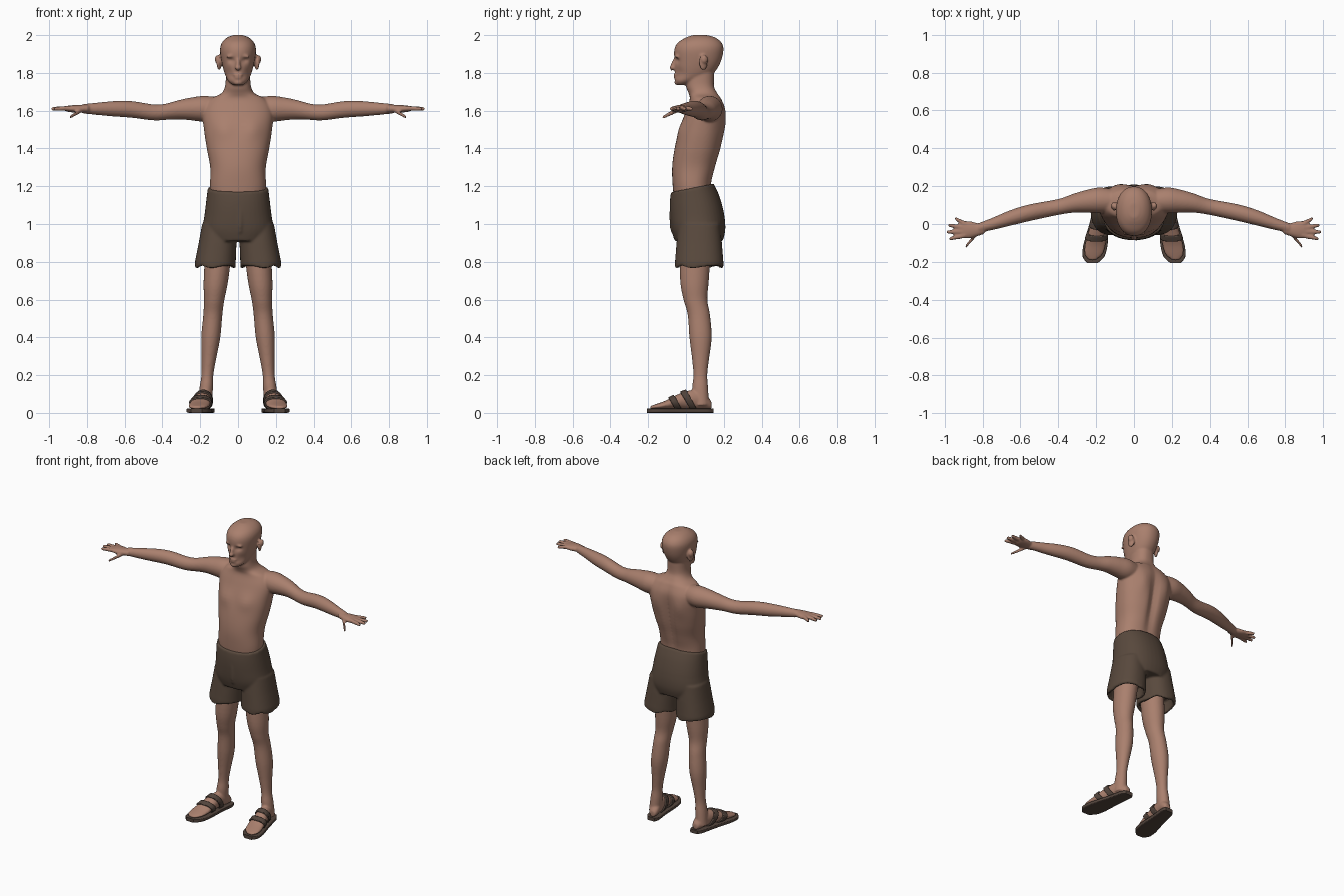
import bpy, bmesh, math
from mathutils import Vector, Matrix

default_cube = bpy.data.objects.get("Cube")
if default_cube:
    bpy.data.objects.remove(default_cube, do_unlink=True)


def material(name, *colour):
    mat = bpy.data.materials.new(name)
    mat.use_nodes = True
    mat.diffuse_color = (*colour, 1)
    mat.node_tree.nodes["Principled BSDF"].inputs["Base Color"].default_value = (*colour, 1)
    return mat


skin = material("skin", .4, .215, .155)
cloth = material("brown cloth", .1, .067, .047)
leather = material("dark leather", .085, .058, .045)


def catmull_rom(a, b, c, d, t):
    return b + t * ((c - a) / 2 + t * ((a - 2.5 * b + 2 * c - d / 2)
                                       + t * (1.5 * (b - c) + (d - a) / 2)))


def smooth_rings(rings, steps):
    """Add interpolated rings between the given ones."""
    padded = [rings[0], *rings, rings[-1]]
    result = []
    for before, start, end, after in zip(padded, rings, rings[1:], padded[3:]):
        for step in range(steps):
            result.append([catmull_rom(*values, step / steps)
                           for values in zip(before, start, end, after)])
    return result + [rings[-1]]


def loft(bm, rings, axis="z", side=1, steps=5, sides=40, power=1, tweak=None):
    """Skin over rings of (position on axis, centre a, centre b, radius a, radius b)."""
    loops = []
    for position, a, b, radius_a, radius_b in smooth_rings(rings, steps):
        loop = []
        for k in range(sides):
            angle = math.tau * k / sides
            c, s = math.cos(angle), math.sin(angle)
            u = a + radius_a * math.copysign(abs(c) ** power, c)
            v = b + radius_b * math.copysign(abs(s) ** power, s)
            co = Vector({"x": (position, u, v), "y": (u, position, v), "z": (u, v, position)}[axis])
            if tweak:
                tweak(co)
            co.x *= side
            loop.append(bm.verts.new(co))
        loops.append(loop)
    for low, high in zip(loops, loops[1:]):
        for k in range(sides):
            bm.faces.new((low[k - 1], low[k], high[k], high[k - 1]))
    bm.faces.new(loops[0])
    bm.faces.new(loops[-1])


def profile(*rows):
    """Turn (height, front, back, half width) rows into centred rings."""
    return [(z, 0, (front + back) / 2, width, (back - front) / 2) for z, front, back, width in rows]


def blob(bm, centre, size, tilt=0, axis="X"):
    matrix = Matrix.Translation(centre) @ Matrix.Rotation(tilt, 4, axis) @ Matrix.Diagonal((*size, 1))
    bmesh.ops.create_uvsphere(bm, u_segments=20, v_segments=14, radius=1, matrix=matrix)


def finish(name, bm, mat, voxel=None):
    bmesh.ops.recalc_face_normals(bm, faces=bm.faces)
    mesh = bpy.data.meshes.new(name)
    bm.to_mesh(mesh)
    bm.free()
    mesh.materials.append(mat)
    for poly in mesh.polygons:
        poly.use_smooth = True
    obj = bpy.data.objects.new(name, mesh)
    bpy.context.collection.objects.link(obj)
    if voxel:
        remesh = obj.modifiers.new("Blend parts", "REMESH")
        remesh.mode = "VOXEL"
        remesh.voxel_size = voxel
        remesh.use_smooth_shade = True
        relax = obj.modifiers.new("Relax", "SMOOTH")
        relax.factor = .5
        relax.iterations = 5
    else:
        mesh.set_sharp_from_angle(angle=math.radians(40))
    return obj


def falloff(co, x, z, width, height):
    """Soft spot, mirrored in x, that fades from 1 to 0."""
    return math.exp(-((abs(co.x) - x) / width) ** 2 - ((co.z - z) / height) ** 2)


def shape_torso(co):
    # spine groove and shoulder blades behind, chest in front
    if co.y > .08:
        co.y += .01 * falloff(co, .09, 1.53, .04, .07) - .022 * falloff(co, 0, 1.42, .03, .2)
    else:
        co.y -= .01 * falloff(co, .08, 1.5, .05, .05)


def shape_face(co):
    # eye sockets, cheeks and mouth crease
    if co.y < .03:
        co.y += .017 * falloff(co, .035, 1.868, .017, .014)
        co.y += .008 * falloff(co, .05, 1.8, .02, .025)
        co.y += .008 * falloff(co, 0, 1.782, .03, .005)


def shape_arm(co):
    # slight drop at the elbow
    co.z -= .02 * falloff(co, .43, co.z, .1, 1)


def shape_shorts(co):
    # waist higher at the back, uneven hems
    co.z += .2 * (co.y - .03) * min(max((co.z - 1.05) / .14, 0), 1)
    if co.z < .8:
        co.z += .006 * math.sin(45 * co.x + 35 * co.y)


# limb measurements: distance along the limb, then offsets and radii
torso = profile((1.1, -.06, .15, .145), (1.2, -.07, .135, .148), (1.3, -.073, .158, .147),
                (1.4, -.06, .187, .165), (1.5, -.035, .204, .18), (1.6, 0, .21, .187),
                (1.66, .02, .19, .15), (1.69, .015, .17, .09), (1.73, 0, .15, .068),
                (1.8, 0, .15, .064))
head = profile((1.735, -.045, 0, .025), (1.755, -.058, .05, .05), (1.79, -.058, .135, .068),
               (1.85, -.06, .18, .085), (1.92, -.062, .198, .095), (1.96, -.043, .188, .085),
               (1.987, 0, .155, .058), (2, .035, .11, .025))
arm = [(x, y, 1.61, radius, radius) for x, y, radius in (
    (.09, .12, .06), (.18, .125, .068), (.25, .12, .06), (.32, .11, .05), (.4, .09, .042),
    (.55, .06, .044), (.65, .033, .041), (.75, 0, .032), (.82, -.02, .025))]
palm = [(x, -.03, 1.61, width, thickness) for x, width, thickness in (
    (.79, .022, .02), (.86, .044, .02), (.9, .045, .016), (.915, .035, .01))]
leg = [(z, .18 - .09 * z, y, radius * .9, radius * 1.05) for z, y, radius in (
    (.9, .05, .08), (.7, .045, .072), (.6, .05, .06), (.52, .068, .056), (.4, .077, .056),
    (.28, .077, .042), (.2, .076, .035), (.13, .075, .04), (.04, .08, .04))]
foot = [(y, .185 - .18 * y, (top + .02) / 2, width, (top - .02) / 2) for y, top, width in (
    (.135, .06, .018), (.11, .09, .033), (.06, .12, .037), (0, .115, .042),
    (-.06, .09, .05), (-.11, .064, .055), (-.16, .046, .048), (-.19, .035, .02))]

# body: all bare parts blended into one skin
body = bmesh.new()
loft(body, torso, power=.88, sides=64, tweak=shape_torso)
loft(body, head, power=.93, sides=80, tweak=shape_face)
blob(body, (0, -.066, 1.845), (.012, .013, .036), -.3)   # nose bridge
blob(body, (0, -.072, 1.828), (.017, .015, .013))        # nose tip
blob(body, (0, -.054, 1.789), (.026, .012, .008))        # upper lip
blob(body, (0, -.053, 1.775), (.022, .012, .007))        # lower lip
blob(body, (0, -.048, 1.75), (.024, .013, .015))         # chin
for side in (1, -1):
    loft(body, arm, "x", side, tweak=shape_arm)
    loft(body, palm, "x", side)
    loft(body, leg, "z", side)
    loft(body, foot, "y", side)
    # four fanned fingers and a lowered thumb
    digits = [((.89, -.02 * i, 1.613), (.99 - .012 * (i - 1.9) ** 2, .03 - .036 * i, 1.61))
              for i in range(4)]
    digits.append(((.825, -.045, 1.605), (.89, -.12, 1.565)))
    for base, tip in digits:
        rings = [(*Vector(base).lerp(Vector(tip), t), radius, radius)
                 for t, radius in ((0, .014), (.9, .01), (1, .006))]
        loft(body, rings, "x", side, sides=12)
    blob(body, (side * .034, -.046, 1.889), (.028, .014, .009), side * .15, "Y")   # brow
    blob(body, (side * .1, .092, 1.855), (.011, .024, .042), side * .4, "Z")       # ear
    blob(body, (side * .112, .1, 1.872), (.009, .018, .022), side * .4, "Z")       # ear rim
finish("body", body, skin, voxel=.006)

# shorts: hips plus two hollow-ended legs
hips = profile((1.19, -.08, .147, .16), (1.13, -.085, .177, .167), (1.05, -.084, .202, .177),
               (.97, -.076, .208, .187), (.91, -.06, .195, .165))
short_leg = [(z, x, .07, width, width + .02) for z, x, width in (
    (1, .1, .09), (.9, .108, .1), (.8, .12, .108), (.772, .12, .108), (.772, .12, .09), (.84, .116, .086))]
shorts = bmesh.new()
loft(shorts, hips, power=.9, tweak=shape_shorts)
for side in (1, -1):
    loft(shorts, short_leg, "z", side, steps=1, power=.88, tweak=shape_shorts)
blob(shorts, (.012, -.074, 1.04), (.014, .014, .09))     # fly
finish("shorts", shorts, cloth, voxel=.007)

# sandals: flat sole around the foot outline and two slanting straps
for side, label in ((1, "left"), (-1, "right")):
    sole = bmesh.new()
    outline = [(y * 1.08, x, .012, width + .009, .012) for y, x, z, width, height in foot]
    loft(sole, outline, "y", side, power=.3)
    finish(label + "_sole", sole, leather)
    for name, back, front in (("ankle", .07, .035), ("toe", -.01, -.045)):
        strap = bmesh.new()
        loft(strap, foot, "y", side, steps=8)
        slant = Vector((0, 1, .6))
        for point, normal in (((0, back, 0), slant), ((0, front, 0), -slant),
                              ((0, 0, .022), (0, 0, -1))):
            bmesh.ops.bisect_plane(strap, geom=strap.verts[:] + strap.edges[:] + strap.faces[:],
                                   plane_co=point, plane_no=normal, clear_outer=True)
        thick = finish(f"{label}_{name}_strap", strap, leather).modifiers.new("Thickness", "SOLIDIFY")
        thick.thickness = .014
        thick.offset = .2
